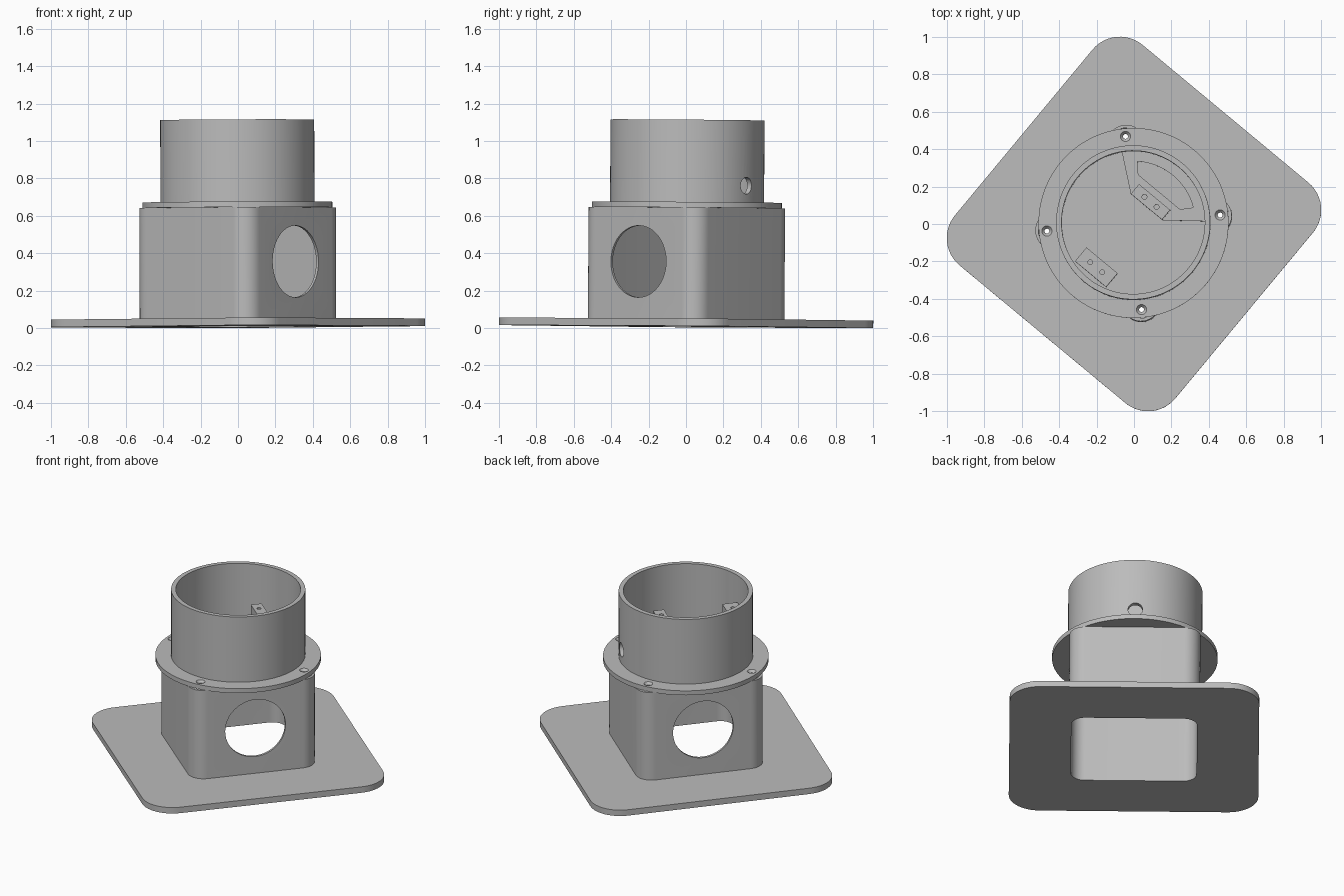
import bpy, bmesh
from math import cos, sin, pi, radians, sqrt, acos, atan2
from mathutils import Matrix, Euler

cube = bpy.data.objects.get("Cube")
if cube:
    bpy.data.objects.remove(cube, do_unlink=True)

# Whole model is turned and leans very slightly
TURN = radians(50.3)
FRAME = (Matrix.Translation((0, 0, 0.008))
         @ Euler((-0.008, -0.004, 0)).to_matrix().to_4x4()
         @ Matrix.Rotation(TURN, 4, 'Z'))

grey = bpy.data.materials.new("mid_grey")
grey.use_nodes = True
colour = (0.5, 0.5, 0.5, 1)
grey.diffuse_color = colour
grey.node_tree.nodes["Principled BSDF"].inputs["Base Color"].default_value = colour


def circle(r, n=96):
    return [(r * cos(2 * pi * i / n), r * sin(2 * pi * i / n)) for i in range(n)]


def rounded_square(half, r, steps=12):
    pts = []
    for k in range(4):
        mid = pi / 4 + k * pi / 2
        cx, cy = (half - r) * sqrt(2) * cos(mid), (half - r) * sqrt(2) * sin(mid)
        for i in range(steps + 1):
            a = mid - pi / 4 + i * pi / 2 / steps
            pts.append((cx + r * cos(a), cy + r * sin(a)))
    return pts


def arc(r, a0, a1, n=24):
    return [(r * cos(a0 + (a1 - a0) * i / n), r * sin(a0 + (a1 - a0) * i / n))
            for i in range(n + 1)]


def rect(x0, x1, y):
    return [(x0, -y), (x1, -y), (x1, y), (x0, y)]


def prism(name, pts, z0, z1):
    """Extrude an outline from z0 to z1."""
    bm = bmesh.new()
    face = bm.faces.new([bm.verts.new((x, y, z0)) for x, y in pts])
    new = bmesh.ops.extrude_face_region(bm, geom=[face])["geom"]
    bmesh.ops.translate(bm, vec=(0, 0, z1 - z0),
                        verts=[v for v in new if isinstance(v, bmesh.types.BMVert)])
    bmesh.ops.recalc_face_normals(bm, faces=bm.faces)
    mesh = bpy.data.meshes.new(name)
    bm.to_mesh(mesh)
    bm.free()
    ob = bpy.data.objects.new(name, mesh)
    bpy.context.collection.objects.link(ob)
    return ob


def rod(r_low, r_top, length, matrix):
    """Round cutter centred on the given matrix."""
    bm = bmesh.new()
    bmesh.ops.create_cone(bm, cap_ends=True, segments=48, radius1=r_low,
                          radius2=r_top, depth=length, matrix=matrix)
    mesh = bpy.data.meshes.new("cutter")
    bm.to_mesh(mesh)
    bm.free()
    ob = bpy.data.objects.new("cutter", mesh)
    bpy.context.collection.objects.link(ob)
    return ob


def cut(ob, cutters):
    for c in cutters:
        c.hide_render = True
        mod = ob.modifiers.new("cut", 'BOOLEAN')
        mod.operation, mod.solver, mod.object = 'DIFFERENCE', 'EXACT', c
        bpy.context.view_layer.update()
        bpy.ops.object.select_all(action='DESELECT')
        bpy.context.view_layer.objects.active = ob
        ob.select_set(True)
        bpy.ops.object.modifier_apply(modifier=mod.name)
        bpy.data.objects.remove(c, do_unlink=True)


def finish(ob):
    ob.data.materials.clear()
    ob.data.materials.append(grey)
    ob.matrix_world = FRAME
    bpy.ops.object.select_all(action='DESELECT')
    bpy.context.view_layer.objects.active = ob
    ob.select_set(True)
    bpy.ops.object.shade_smooth_by_angle(angle=radians(30))


def at(x, y, z):
    return Matrix.Translation((x, y, z))


BOX, INNER = 0.402, 0.386
PLATE_TOP, BOX_TOP, FLANGE_TOP, TOP = 0.04, 0.635, 0.665, 1.105

# Base plate with the box opening through it
plate = prism("base_plate", rounded_square(0.766, 0.19), 0, PLATE_TOP)
cut(plate, [prism("cutter", rounded_square(INNER, 0.085), -0.1, 0.2)])

# Hollow box with a round opening through two opposite walls
box = prism("box_body", rounded_square(BOX, 0.1), PLATE_TOP, BOX_TOP)
cut(box, [prism("cutter", rounded_square(INNER, 0.085), -0.1, 0.8),
          rod(0.192, 0.192, 2, at(0, 0, 0.345) @ Matrix.Rotation(pi / 2, 4, 'X'))])

# Flange, closed in the middle, with four countersunk screw holes
flange = prism("flange", circle(0.508), BOX_TOP, FLANGE_TOP)
holes = []
for k in range(4):
    a = pi / 4 + k * pi / 2
    x, y = 0.465 * cos(a), 0.465 * sin(a)
    holes += [rod(0.013, 0.013, 0.2, at(x, y, 0.65)),
              rod(0.011, 0.029, 0.02, at(x, y, FLANGE_TOP - 0.008))]
cut(flange, holes)

# Upper tube with a small side hole
tube = prism("upper_tube", circle(0.412), FLANGE_TOP, TOP)
cut(tube, [prism("cutter", circle(0.383), 0.6, 1.2),
           rod(0.045, 0.045, 0.4, at(0.4, 0, 0.755) @ Matrix.Rotation(pi / 2, 4, 'Y'))])

# Low wedge platform inside the tube, with a bow-shaped recess
spread = radians(49)
wedge = prism("wedge_platform", [(0.11, -0.11)] + arc(0.385, -spread, spread)
              + [(0.11, 0.11)], FLANGE_TOP, 0.7)
half = acos(0.215 / 0.265)
bow = [(0.215, -0.145)] + arc(0.33, -half, half) + [(0.215, 0.145)]
cut(wedge, [prism("cutter", bow, 0.68, 0.8)])

# Two mounting posts with paired screw holes
posts = []
for name, x0, x1, z0, top in (("inner_post", 0.11, 0.178, 0.7, 0.94),
                              ("outer_post", -0.358, -0.262, FLANGE_TOP, 0.93)):
    post = prism(name, rect(x0, x1, 0.108), z0, top)
    cut(post, [rod(0.013, 0.013, 0.2, at((x0 + x1) / 2, s * 0.042, top))
               for s in (-1, 1)])
    posts.append(post)

for part in [plate, box, flange, tube, wedge] + posts:
    finish(part)
